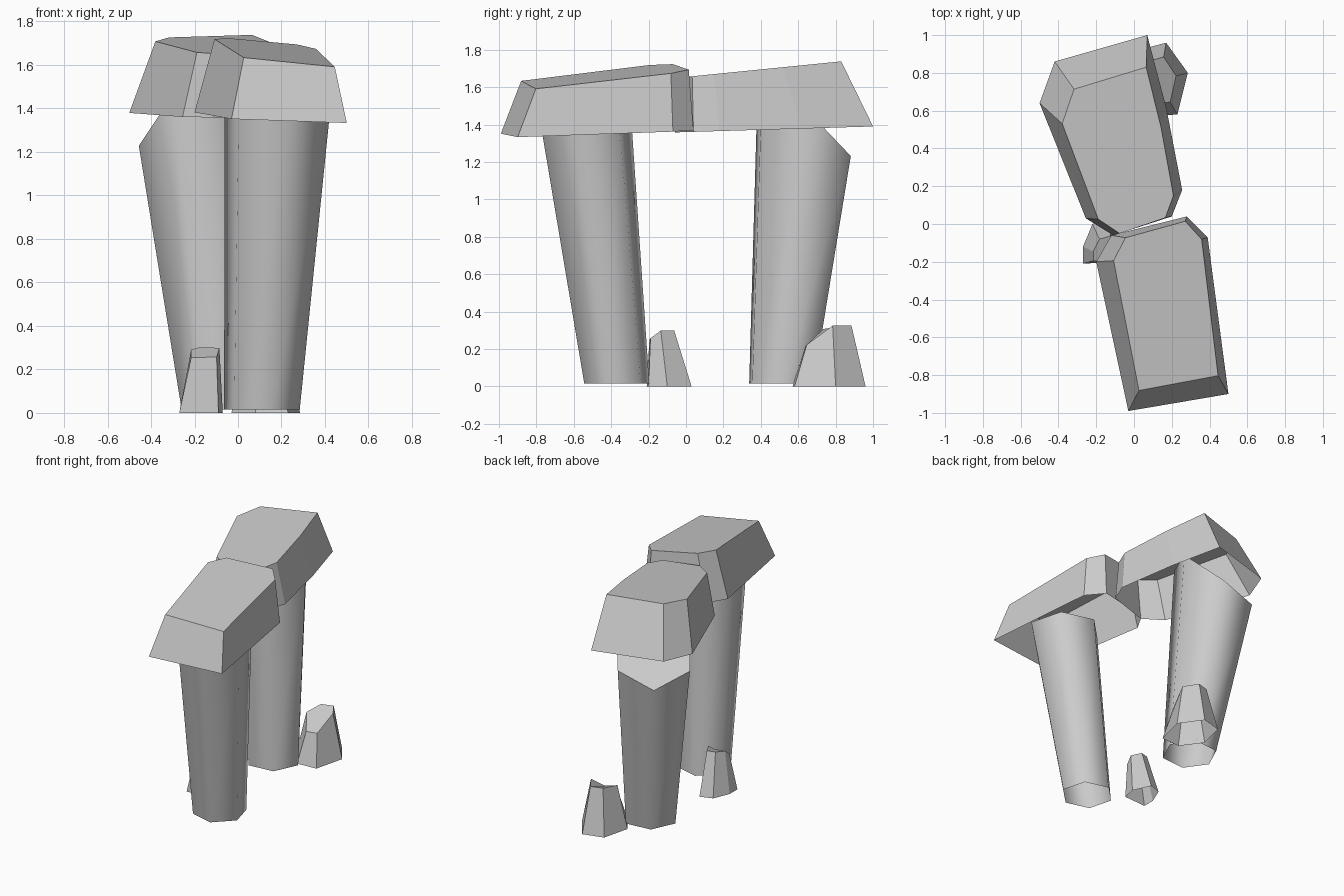
import bpy, bmesh, math

if "Cube" in bpy.data.objects:
    bpy.data.objects.remove(bpy.data.objects["Cube"], do_unlink=True)

stone = bpy.data.materials.new("grey stone")
stone.use_nodes = True
grey = 0.6
stone.diffuse_color = (grey, grey, grey, 1)
shader = stone.node_tree.nodes["Principled BSDF"]
shader.inputs["Base Color"].default_value = stone.diffuse_color


def loft(name, bottom, top, low, high, rounded=False):
    """Hollow stone: walls between two outlines, closed on top, open below.
    low and high give the height of the rims at any x, y."""
    bm = bmesh.new()
    lower = [bm.verts.new((x, y, low(x, y))) for x, y in bottom]
    upper = [bm.verts.new((x, y, high(x, y))) for x, y in top]
    count = len(lower)
    for i in range(count):
        j = (i + 1) % count
        wall = bm.faces.new((lower[i], lower[j], upper[j], upper[i]))
        wall.smooth = rounded
    lid = bm.faces.new(upper)
    for edge in lid.edges:
        edge.smooth = False
    mesh = bpy.data.meshes.new(name)
    bm.to_mesh(mesh)
    bm.free()
    mesh.materials.append(stone)
    bpy.context.collection.objects.link(bpy.data.objects.new(name, mesh))


def hexagon(x, y, radius, turn):
    angles = [math.radians(turn + 60 * k) for k in range(6)]
    return [(x + radius * math.cos(a), y + radius * math.sin(a)) for a in angles]


def shrink(outline, scale, shift):
    """Smaller copy of an outline, used as the top of a tapered stone."""
    return [(x * scale[0] + shift[0], y * scale[1] + shift[1]) for x, y in outline]


def ground(x, y):
    return 0


def foot(x, y):
    return 0.015


# Pillars: leaning, tapered hexagonal shafts, the back one cut at a slant
loft("front_pillar",
     bottom=hexagon(0.11, -0.37, radius=0.18, turn=45),
     top=hexagon(0.18, -0.53, radius=0.25, turn=45),
     low=foot, high=lambda x, y: 1.37, rounded=True)
loft("back_pillar",
     bottom=hexagon(-0.07, 0.51, radius=0.19, turn=125),
     top=hexagon(-0.18, 0.63, radius=0.277, turn=125),
     low=foot, rounded=True,
     high=lambda x, y: max(1.15, min(1.5, 1.88 + 0.5 * x - 0.7 * y)))

# Lintel stones: tapered slabs with sloping tops, meeting in the middle
outline = [(-0.03, -0.99), (0.5, -0.9), (0.39, -0.07),
           (0.28, 0.04), (-0.12, -0.06), (-0.2, -0.2)]
loft("front_lintel",
     bottom=outline, top=shrink(outline, scale=(0.79, 0.87), shift=(0.05, -0.02)),
     low=lambda x, y: 1.38 - 0.04 * x + 0.03 * y,
     high=lambda x, y: 1.725 - 0.12 * x + 0.1 * y)

outline = [(-0.11, -0.06), (0.2, 0.04), (0.255, 0.18), (0.17, 0.62),
           (0.07, 1), (-0.42, 0.86), (-0.5, 0.64), (-0.255, 0.03)]
loft("back_lintel",
     bottom=outline, top=shrink(outline, scale=(0.78, 0.83), shift=(0.01, 0)),
     low=lambda x, y: 1.36 + 0.03 * y,
     high=lambda x, y: 1.655 + 0.1 * y)

# Small rocks beside the pillar feet, each with one chamfered top edge
outline = [(-0.27, -0.21), (-0.09, -0.2), (-0.07, -0.1),
           (-0.13, 0.03), (-0.22, 0), (-0.27, -0.12)]
loft("front_rock",
     bottom=outline, top=shrink(outline, scale=(0.65, 0.55), shift=(-0.04, -0.08)),
     low=ground, high=lambda x, y: min(0.3, 0.4 + 0.75 * y))

outline = [(0.08, 0.57), (0.23, 0.58), (0.285, 0.8),
           (0.17, 0.96), (0.02, 0.92), (-0.03, 0.72)]
loft("back_rock",
     bottom=outline, top=shrink(outline, scale=(0.57, 0.63), shift=(0.06, 0.28)),
     low=ground, high=lambda x, y: min(0.325, 0.95 * y - 0.39))
